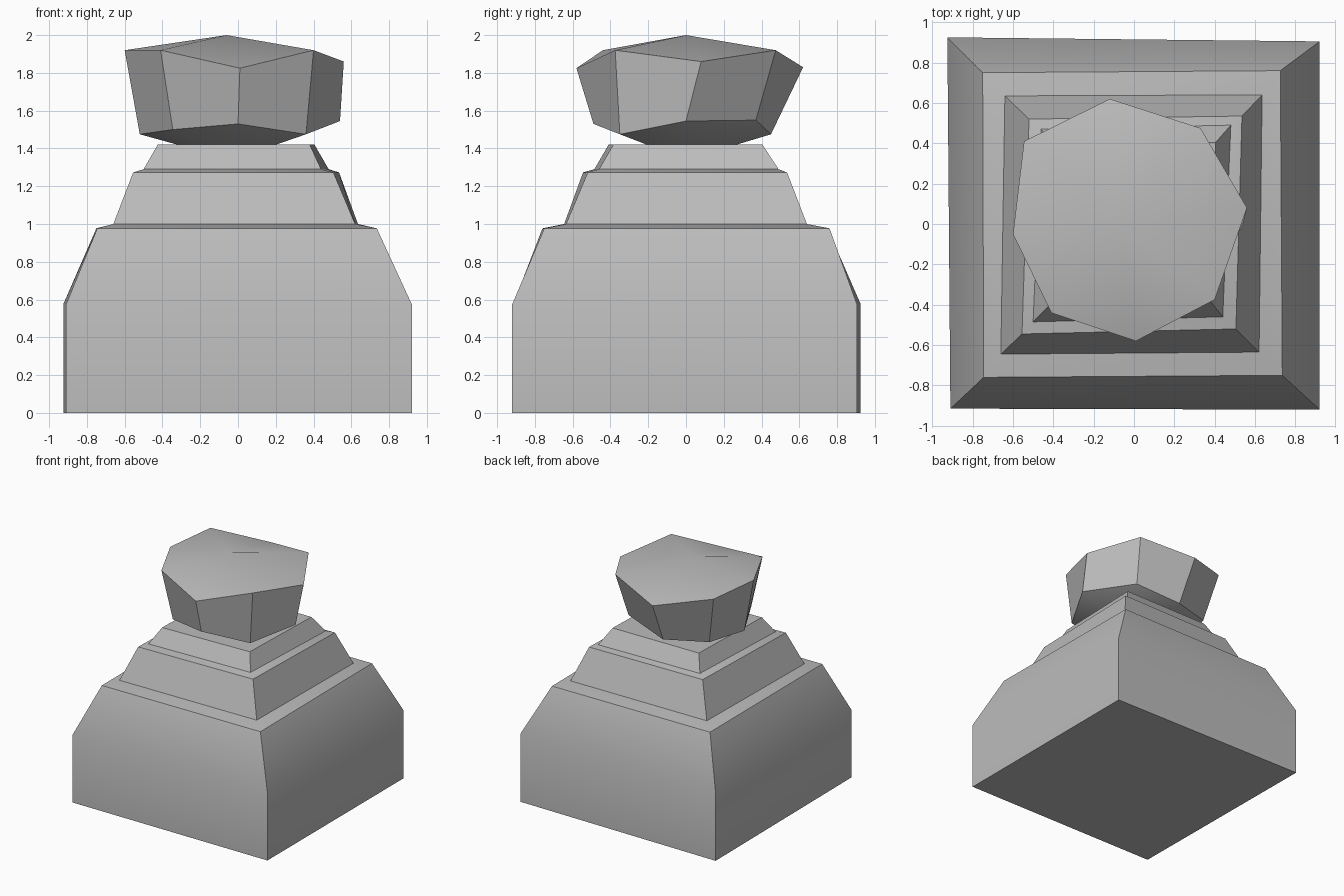
import bpy, bmesh, math

cube = bpy.data.objects.get("Cube")
if cube:
    bpy.data.objects.remove(cube, do_unlink=True)

stone = bpy.data.materials.new("grey stone")
stone.use_nodes = True
grey = (0.5, 0.5, 0.5, 1)
stone.diffuse_color = grey
stone.node_tree.nodes["Principled BSDF"].inputs["Base Color"].default_value = grey


def loft(name, rings, bottom=None, top=None):
    """Skin matching rings; close each end with a fan to a point or a flat face."""
    bm = bmesh.new()
    loops = [[bm.verts.new(p) for p in ring] for ring in rings]
    n = len(loops[0])
    for low, high in zip(loops, loops[1:]):
        for i in range(n):
            j = (i + 1) % n
            bm.faces.new((low[i], low[j], high[j], high[i]))
    for loop, tip in ((loops[0][::-1], bottom), (loops[-1], top)):
        if tip is None:
            bm.faces.new(loop)
        else:
            apex = bm.verts.new(tip)
            for i in range(n):
                bm.faces.new((loop[i], loop[(i + 1) % n], apex))
    bmesh.ops.recalc_face_normals(bm, faces=bm.faces)
    mesh = bpy.data.meshes.new(name)
    bm.to_mesh(mesh)
    bm.free()
    mesh.materials.append(stone)
    obj = bpy.data.objects.new(name, mesh)
    bpy.context.collection.objects.link(obj)
    bpy.ops.object.select_all(action="DESELECT")
    obj.select_set(True)
    bpy.context.view_layer.objects.active = obj
    bpy.ops.object.shade_smooth_by_angle(angle=math.radians(30))
    return obj


# Stepped pedestal: four slightly uneven corners per level
foot = [(-.91, -.915), (.92, -.92), (.92, .905), (-.925, .925)]
levels = [
    (0, foot),
    (.575, foot),
    (.977, [(-.745, -.76), (.735, -.75), (.725, .76), (-.75, .75)]),
    (1.0, [(-.66, -.645), (.62, -.635), (.635, .64), (-.64, .635)]),
    (1.273, [(-.555, -.545), (.505, -.52), (.535, .535), (-.52, .52)]),
    (1.29, [(-.5, -.485), (.44, -.46), (.48, .49), (-.46, .47)]),
    (1.42, [(-.425, -.41), (.38, -.385), (.405, .405), (-.4, .4)]),
]
loft("stepped_pedestal", [[(x, y, z) for x, y in pts] for z, pts in levels])

# Rough-cut boulder resting on the pedestal
lower = [(0, -.49, 1.53), (.36, -.35, 1.475), (.54, 0, 1.545), (.28, .37, 1.55),
         (-.1, .45, 1.475), (-.45, .33, 1.5), (-.52, -.04, 1.475), (-.345, -.38, 1.5)]
upper = [(.01, -.58, 1.825), (.4, -.375, 1.92), (.56, .08, 1.86), (.33, .475, 1.92),
         (-.12, .62, 1.83), (-.545, .41, 1.92), (-.6, -.05, 1.92), (-.41, -.44, 1.92)]
loft("boulder", [lower, upper], bottom=(-.03, 0, 1.34), top=(-.06, 0, 2))
